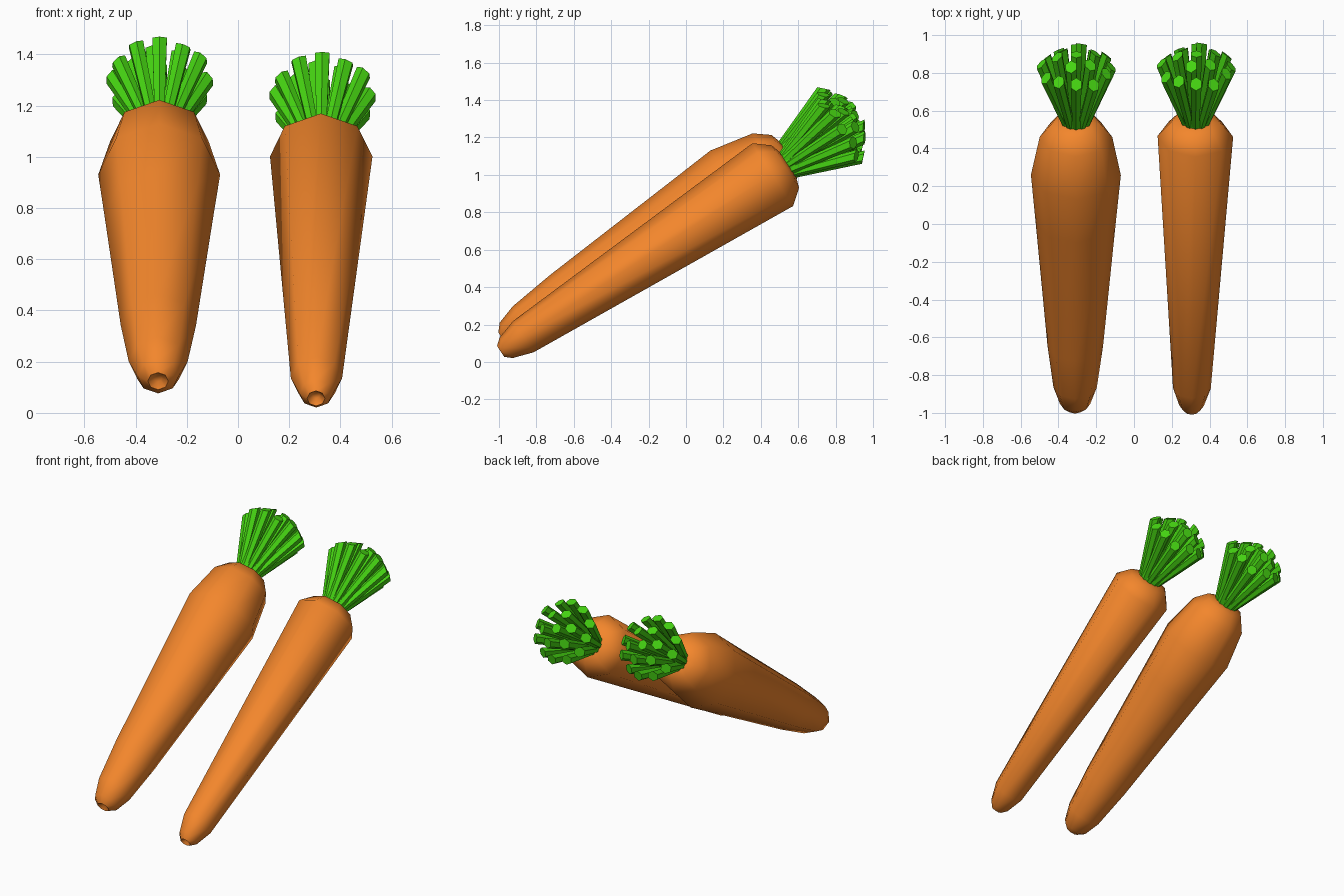
import bpy, bmesh, math
from mathutils import Vector, Matrix

if "Cube" in bpy.data.objects:
    bpy.data.objects.remove(bpy.data.objects["Cube"])


def material(name, color):
    m = bpy.data.materials.new(name)
    m.diffuse_color = color
    m.use_nodes = True
    m.node_tree.nodes["Principled BSDF"].inputs["Base Color"].default_value = m.diffuse_color
    return m


ORANGE = material("carrot_orange", (0.90, 0.24, 0.025, 1))
GREEN = material("leaf_green", (0.06, 0.66, 0.006, 1))


def loft(bm, rings):
    """Skin a list of closed rings and cap both ends."""
    vs = [[bm.verts.new(p) for p in r] for r in rings]
    n = len(vs[0])
    for a, b in zip(vs, vs[1:]):
        for i in range(n):
            j = (i + 1) % n
            bm.faces.new((a[i], a[j], b[j], b[i]))
    bm.faces.new(vs[0][::-1])
    bm.faces.new(vs[-1])


def ring(center, u, v, r, n):
    return [center + u * r * math.cos(math.tau * i / n) + v * r * math.sin(math.tau * i / n)
            for i in range(n)]


def finish(bm, name, mat, matrix, angle):
    bmesh.ops.recalc_face_normals(bm, faces=bm.faces)
    me = bpy.data.meshes.new(name)
    bm.to_mesh(me)
    bm.free()
    me.materials.append(mat)
    ob = bpy.data.objects.new(name, me)
    bpy.context.collection.objects.link(ob)
    ob.matrix_world = matrix
    bpy.ops.object.select_all(action='DESELECT')
    bpy.context.view_layer.objects.active = ob
    ob.select_set(True)
    bpy.ops.object.shade_smooth_by_angle(angle=math.radians(angle))


X, Y, Z = Vector((1, 0, 0)), Vector((0, 1, 0)), Vector((0, 0, 1))


def root(name, profile, matrix):
    # eight-sided tapered body turned around its own long axis
    bm = bmesh.new()
    loft(bm, [ring(Z * s, X, Y, r, 8) for s, r in profile])
    finish(bm, name, ORANGE, matrix, 80)


def stalk(bm, a, b, r0, r1):
    # stalk widening outward, with a slanted cut end
    d = (b - a).normalized()
    u = d.cross(X if abs(d.x) < 0.7 else Y).normalized()
    v = d.cross(u)
    tip = ring(b, u, v, r1, 6)
    out = Vector((b.x, b.y, 0))
    if out.length > 0.01:
        out.normalize()
        tip = [p - d * 0.5 * (p - b).dot(out) for p in tip]
    loft(bm, [ring(a, u, v, r0, 6), tip])


def tuft(name, s, matrix):
    bm = bmesh.new()
    # flared collar joining the stalks
    loft(bm, [ring(Z * (s + h), X, Y, r, 12)
              for h, r in ((-0.04, 0.075), (0.0, 0.075), (0.06, 0.09), (0.10, 0.085))])
    # count, base radius, tip radius, length, phase
    for n, r0, r1, length, phase in ((12, 0.055, 0.185, 0.355, 0.0),
                                     (6, 0.03, 0.105, 0.42, 0.26),
                                     (1, 0.0, 0.0, 0.43, 0.0)):
        for i in range(n):
            t = math.tau * i / n + phase
            k = Vector((math.cos(t), math.sin(t), 0))
            wob = 0.015 * math.sin(i * 2.4)
            stalk(bm, k * r0 + Z * s, k * r1 + Z * (s + length + wob), 0.022, 0.033)
    finish(bm, name, GREEN, matrix, 50)


def placed(x, y, z, yaw):
    return (Matrix.Translation((x, y, z)) @ Matrix.Rotation(math.radians(yaw), 4, 'Z')
            @ Matrix.Rotation(math.radians(-57), 4, 'X'))


slim = [(0.0, 0.015), (-0.025, 0.035), (0.01, 0.065), (0.12, 0.10),
        (1.71, 0.20), (1.79, 0.135), (1.81, 0.07)]
wide = [(0.0, 0.015), (-0.02, 0.04), (0.015, 0.08), (0.12, 0.115), (0.38, 0.147),
        (1.17, 0.213), (1.46, 0.238), (1.70, 0.192), (1.78, 0.13), (1.80, 0.07)]

slim_place = placed(0.305, -0.97, 0.07, -0.8)
wide_place = placed(-0.312, -0.965, 0.135, -0.2)
root("slim_carrot", slim, slim_place)
tuft("slim_carrot_leaves", 1.80, slim_place)
root("wide_carrot", wide, wide_place)
tuft("wide_carrot_leaves", 1.79, wide_place)
